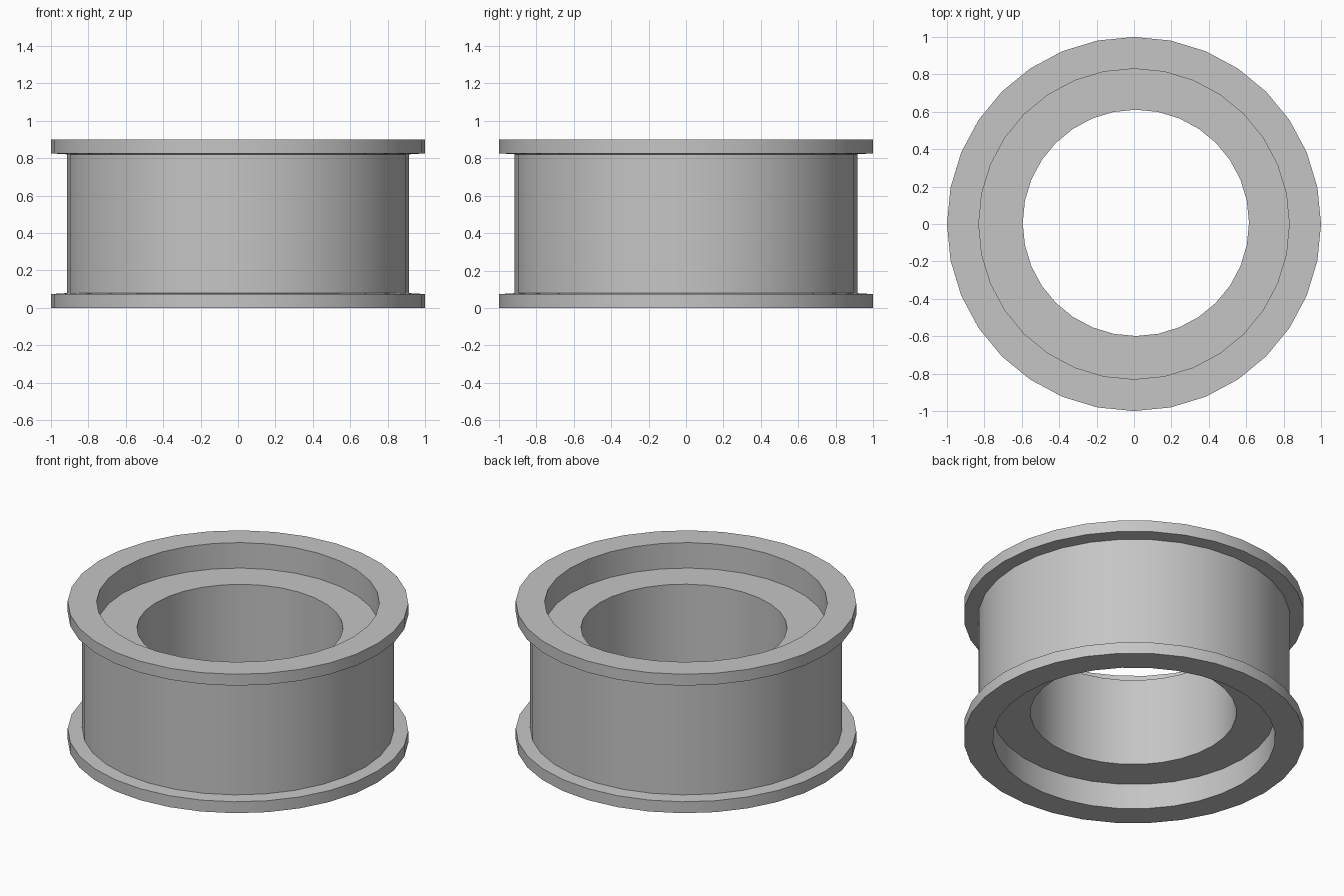
import bpy
import bmesh
from math import cos, sin, tau, radians

SIDES = 32
HOLE_SHIFT = (0.01, 0.006)

cube = bpy.data.objects.get("Cube")
if cube:
    bpy.data.objects.remove(cube, do_unlink=True)

# Plain grey material
grey = bpy.data.materials.new("plain_grey")
grey.use_nodes = True
colour = (0.56, 0.56, 0.56, 1)
grey.diffuse_color = colour
grey.node_tree.nodes["Principled BSDF"].inputs["Base Color"].default_value = colour

# Closed cross-section as (radius, height): half of it, then its mirror
HEIGHT = 0.90
lower = [
    (0.605, 0.165),  # bore edge
    (0.83, 0.165),   # recess floor
    (0.83, 0.0),     # inner lip
    (1.0, 0.0),      # flange bottom
    (1.0, 0.074),    # flange rim
    (0.915, 0.079),  # barrel foot
]
profile = lower + [(r, HEIGHT - z) for r, z in reversed(lower)]


def ring(bm, radius, z):
    dx, dy = HOLE_SHIFT if radius < 0.7 else (0, 0)
    return [bm.verts.new((radius * cos(tau * i / SIDES) + dx,
                          radius * sin(tau * i / SIDES) + dy, z))
            for i in range(SIDES)]


# Flanged ring: revolve the cross-section
bm = bmesh.new()
rings = [ring(bm, r, z) for r, z in profile]
for k, a in enumerate(rings):
    b = rings[(k + 1) % len(rings)]
    for i in range(SIDES):
        j = (i + 1) % SIDES
        bm.faces.new((a[i], a[j], b[j], b[i]))
bmesh.ops.recalc_face_normals(bm, faces=bm.faces)

mesh = bpy.data.meshes.new("flanged_ring")
bm.to_mesh(mesh)
bm.free()
mesh.materials.append(grey)
body = bpy.data.objects.new("flanged_ring", mesh)
bpy.context.collection.objects.link(body)

# Smooth round walls, sharp rims
bpy.ops.object.select_all(action="DESELECT")
body.select_set(True)
bpy.context.view_layer.objects.active = body
bpy.ops.object.shade_smooth_by_angle(angle=radians(30))
